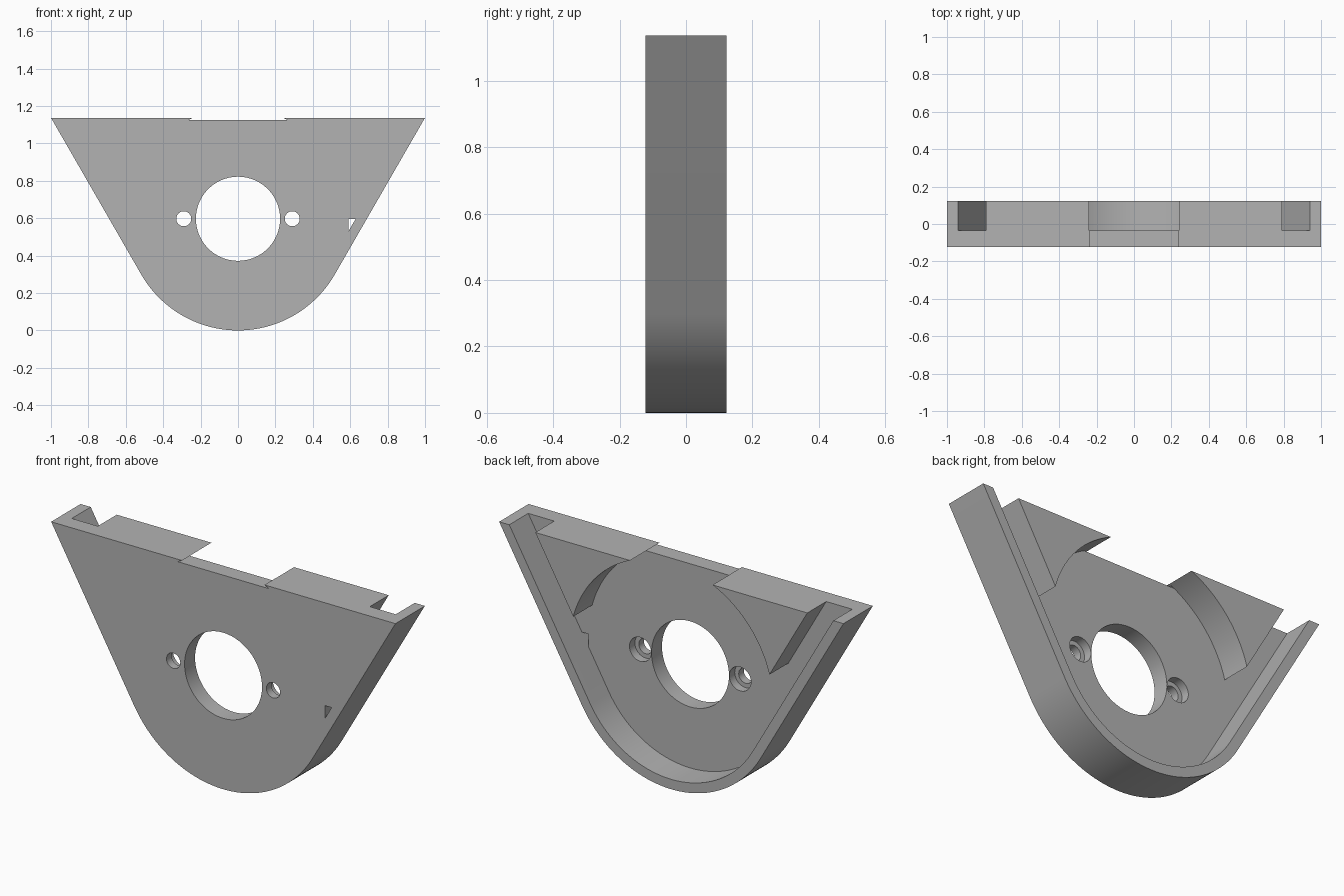
import bpy, bmesh
from math import sin, cos, pi, radians, sqrt, tan

cube = bpy.data.objects.get("Cube")
if cube:
    bpy.data.objects.remove(cube, do_unlink=True)

TOP = 1.137          # height of the flat top
R = 0.597            # lower outline radius, also height of the bore centre
HALF = 0.122         # half of the overall depth
FLOOR = -0.035       # pocket floor
WALL = 0.052         # rim thickness
BLOCK_R = 0.591      # curved faces of the corner blocks
SLOPE = tan(radians(30))

grey = bpy.data.materials.new("grey plastic")
grey.use_nodes = True
colour = (0.45, 0.45, 0.45, 1)
grey.diffuse_color = colour
grey.node_tree.nodes["Principled BSDF"].inputs["Base Color"].default_value = colour


def arc(radius, start, end, steps, cx=0):
    angles = [radians(start + (end - start) * i / steps) for i in range(steps + 1)]
    return [(cx + radius * cos(a), R + radius * sin(a)) for a in angles]


def side_x(radius, z):
    """x of the slanted line tangent to a circle of this radius, at height z"""
    return radius / cos(radians(30)) + (z - R) * SLOPE


def prism(name, profile, y0, y1):
    """extrude an x-z profile from y0 to y1"""
    bm = bmesh.new()
    face = bm.faces.new([bm.verts.new((x, y0, z)) for x, z in profile])
    out = bmesh.ops.extrude_face_region(bm, geom=[face])
    verts = [g for g in out["geom"] if isinstance(g, bmesh.types.BMVert)]
    bmesh.ops.translate(bm, verts=verts, vec=(0, y1 - y0, 0))
    bmesh.ops.recalc_face_normals(bm, faces=bm.faces)
    mesh = bpy.data.meshes.new(name)
    bm.to_mesh(mesh)
    bm.free()
    obj = bpy.data.objects.new(name, mesh)
    bpy.context.collection.objects.link(obj)
    mesh.materials.append(grey)
    return obj


def cut(body, profile, y0, y1):
    cutter = prism("cutter", profile, y0, y1)
    cutter.hide_render = True
    mod = body.modifiers.new("cut", "BOOLEAN")
    mod.operation = "DIFFERENCE"
    mod.solver = "EXACT"
    mod.object = cutter
    bpy.context.view_layer.objects.active = body
    bpy.ops.object.modifier_apply(modifier=mod.name)
    bpy.data.objects.remove(cutter, do_unlink=True)


# Solid body: flat top, slanted sides, round bottom
outline = [(-1, TOP)] + arc(R, -150, -30, 64) + [(1, TOP)]
bracket = prism("motor_bracket", outline, -HALF, HALF)

# Pocket from the back, leaving the rim and the two corner blocks
inner = R - WALL
block = 0.414        # distance of the blocks' slanted faces from the bore centre
tip = math_angle = 15.4
high = TOP + 0.07
pocket = [(-side_x(inner, high), high)]
pocket += arc(inner, -150, -30, 64)
pocket += [(side_x(inner, high), high), (side_x(block, high), high)]
pocket += arc(BLOCK_R, tip, 180 - tip, 72)
pocket += [(-side_x(block, high), high)]
cut(bracket, pocket, FLOOR, HALF + 0.1)

# Shallow notch in the top edge of the plate
low = TOP - 0.013
notch = [(-0.267, low), (0.267, low), (0.22, TOP + 0.009), (-0.22, TOP + 0.009)]
cut(bracket, notch, -HALF - 0.1, FLOOR + 0.005)

# Small triangular opening beside the left rim
gap_x = BLOCK_R
gap_z = R - (side_x(inner, R) - gap_x) / SLOPE
cut(bracket, [(gap_x, gap_z), (side_x(inner, R), R), (gap_x, R)], -HALF - 0.1, FLOOR + 0.01)

# Main bore, and two screw holes with counterbores
cut(bracket, arc(0.225, 0, 354, 59), -HALF - 0.1, HALF)
for x in (-0.29, 0.29):
    cut(bracket, arc(0.04, 0, 348, 29, x), -HALF - 0.1, HALF)
    cut(bracket, arc(0.063, 0, 350, 35, x), FLOOR - 0.045, HALF)

# Smooth curved walls, sharp edges
bpy.ops.object.select_all(action="DESELECT")
bracket.select_set(True)
bpy.context.view_layer.objects.active = bracket
bpy.ops.object.shade_smooth_by_angle(angle=radians(30))
